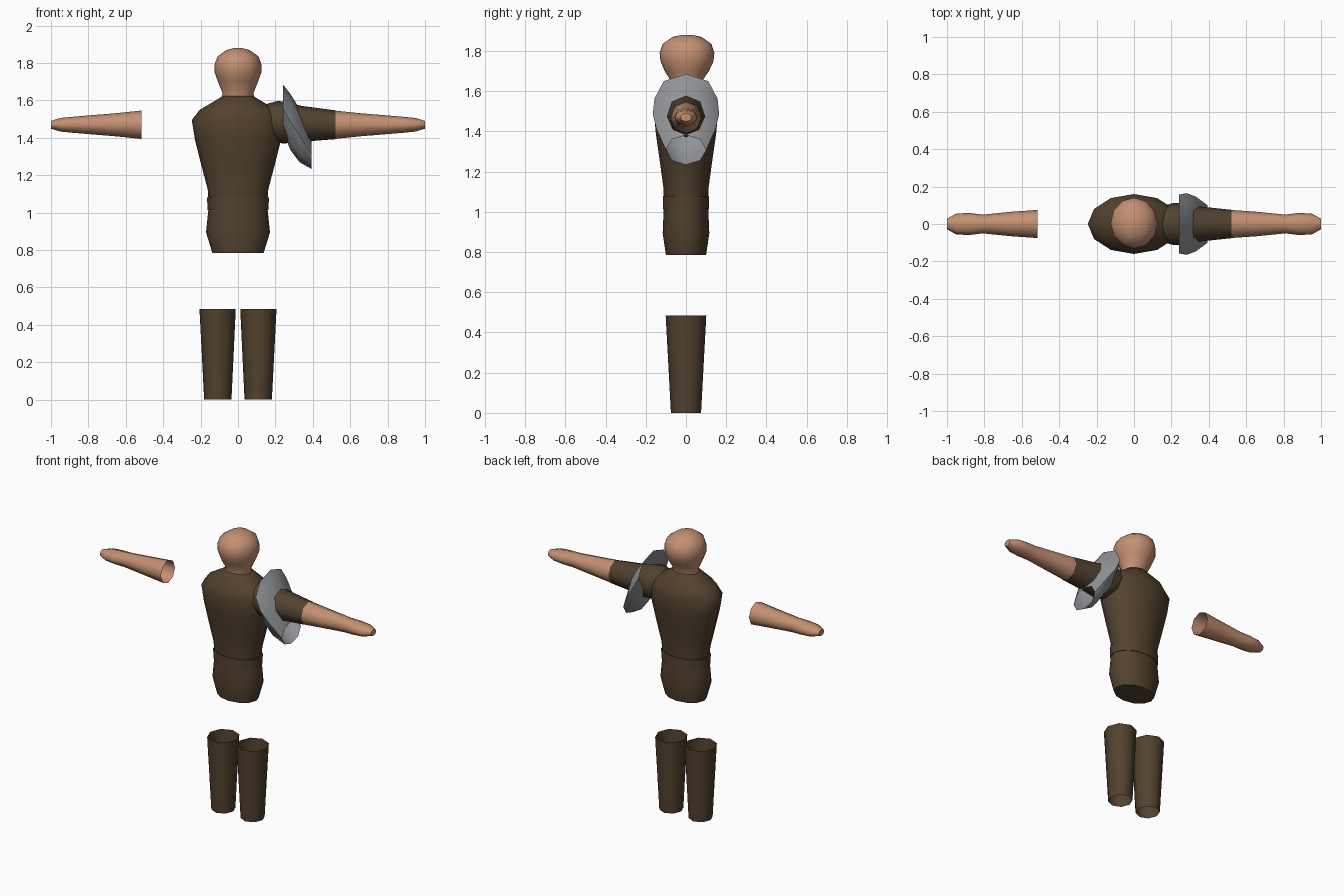
import bpy, bmesh
from math import sin, cos, tau, radians

cube = bpy.data.objects.get("Cube")
if cube:
    bpy.data.objects.remove(cube, do_unlink=True)


def material(name, rgb):
    m = bpy.data.materials.new(name)
    m.use_nodes = True
    m.diffuse_color = (*rgb, 1)
    m.node_tree.nodes["Principled BSDF"].inputs["Base Color"].default_value = (*rgb, 1)
    return m


skin = material("skin", (0.55, 0.28, 0.17))
cloth = material("brown_cloth", (0.085, 0.054, 0.028))
steel = material("grey_steel", (0.28, 0.29, 0.305))


def loft(name, mat, rings, sides, axis="z", caps=()):
    """Skin elliptical rings along an axis.
    z rings: (z, centre x, centre y, radius x, radius y)
    x rings: (x, centre y, centre z, radius y, radius z)"""
    bm = bmesh.new()
    loops = []
    for pos, c1, c2, r1, r2 in rings:
        loop = []
        for i in range(sides):
            a = tau * i / sides
            u, v = c1 + r1 * cos(a), c2 + r2 * sin(a)
            loop.append(bm.verts.new((u, v, pos) if axis == "z" else (pos, u, v)))
        loops.append(loop)
    for low, high in zip(loops, loops[1:]):
        for i in range(sides):
            j = (i + 1) % sides
            bm.faces.new((low[i], low[j], high[j], high[i]))
    if "start" in caps:
        bm.faces.new(loops[0][::-1])
    if "end" in caps:
        bm.faces.new(loops[-1])
    if rings[-1][0] < rings[0][0]:
        bmesh.ops.reverse_faces(bm, faces=bm.faces[:])
    mesh = bpy.data.meshes.new(name)
    bm.to_mesh(mesh)
    bm.free()
    mesh.materials.append(mat)
    obj = bpy.data.objects.new(name, mesh)
    bpy.context.collection.objects.link(obj)
    bpy.ops.object.select_all(action="DESELECT")
    obj.select_set(True)
    bpy.context.view_layer.objects.active = obj
    bpy.ops.object.shade_smooth_by_angle(angle=radians(60))
    return obj


# Head and neck
loft("head", skin, [
    (1.60, 0, 0, 0.09, 0.07), (1.64, 0, 0.002, 0.083, 0.07),
    (1.70, 0, 0.004, 0.107, 0.11), (1.75, 0, 0.005, 0.125, 0.132),
    (1.79, 0, 0.005, 0.126, 0.136), (1.835, 0, 0.005, 0.11, 0.122),
    (1.87, 0, 0.005, 0.062, 0.072), (1.88, 0, 0.005, 0.02, 0.025),
], 12, caps=("end",))

# Chest, closed at the collar
loft("chest", cloth, [
    (1.03, 0, 0, 0.155, 0.108), (1.125, 0, 0, 0.162, 0.113),
    (1.25, 0, 0, 0.195, 0.13), (1.39, 0, 0, 0.23, 0.15),
    (1.495, 0, 0, 0.247, 0.16), (1.55, 0, 0, 0.205, 0.14),
    (1.60, 0, 0, 0.12, 0.1), (1.625, 0, 0, 0.08, 0.078),
], 12, caps=("end",))

# Waistband and hips, closed underneath
loft("waistband", cloth, [
    (1.015, 0, 0, 0.162, 0.115), (1.08, 0, 0, 0.166, 0.114),
], 12, caps=("start", "end"))
loft("hips", cloth, [
    (0.785, 0, 0, 0.137, 0.1), (0.895, 0, 0, 0.171, 0.116),
    (1.03, 0, 0, 0.157, 0.11),
], 12, caps=("start",))

# Sleeve on the left shoulder
loft("left_sleeve", cloth, [
    (0.13, 0, 1.49, 0.09, 0.085), (0.21, 0, 1.485, 0.112, 0.112),
    (0.25, 0, 1.482, 0.112, 0.112), (0.34, 0, 1.475, 0.095, 0.096),
    (0.52, 0, 1.47, 0.076, 0.077),
], 8, axis="x")

# Open, slanting shoulder guard
loft("shoulder_guard", steel, [
    (0.24, 0, 1.563, 0.157, 0.123), (0.28, 0, 1.485, 0.165, 0.15),
    (0.33, 0, 1.412, 0.147, 0.143), (0.393, 0, 1.308, 0.1, 0.074),
], 8, axis="x")

# Forearms and legs on both sides
for side, s in (("left", 1), ("right", -1)):
    loft(side + "_forearm", skin, [
        (s * x, 0, 1.47, ry, rz) for x, ry, rz in (
            (0.517, 0.075, 0.076), (0.65, 0.066, 0.062), (0.81, 0.05, 0.049),
            (0.88, 0.059, 0.043), (0.95, 0.056, 0.036), (1.0, 0.028, 0.021))
    ], 8, axis="x", caps=("end",))
    loft(side + "_leg", cloth, [
        (0, s * 0.108, 0, 0.073, 0.075), (0.485, s * 0.109, 0, 0.097, 0.101),
    ], 8)
